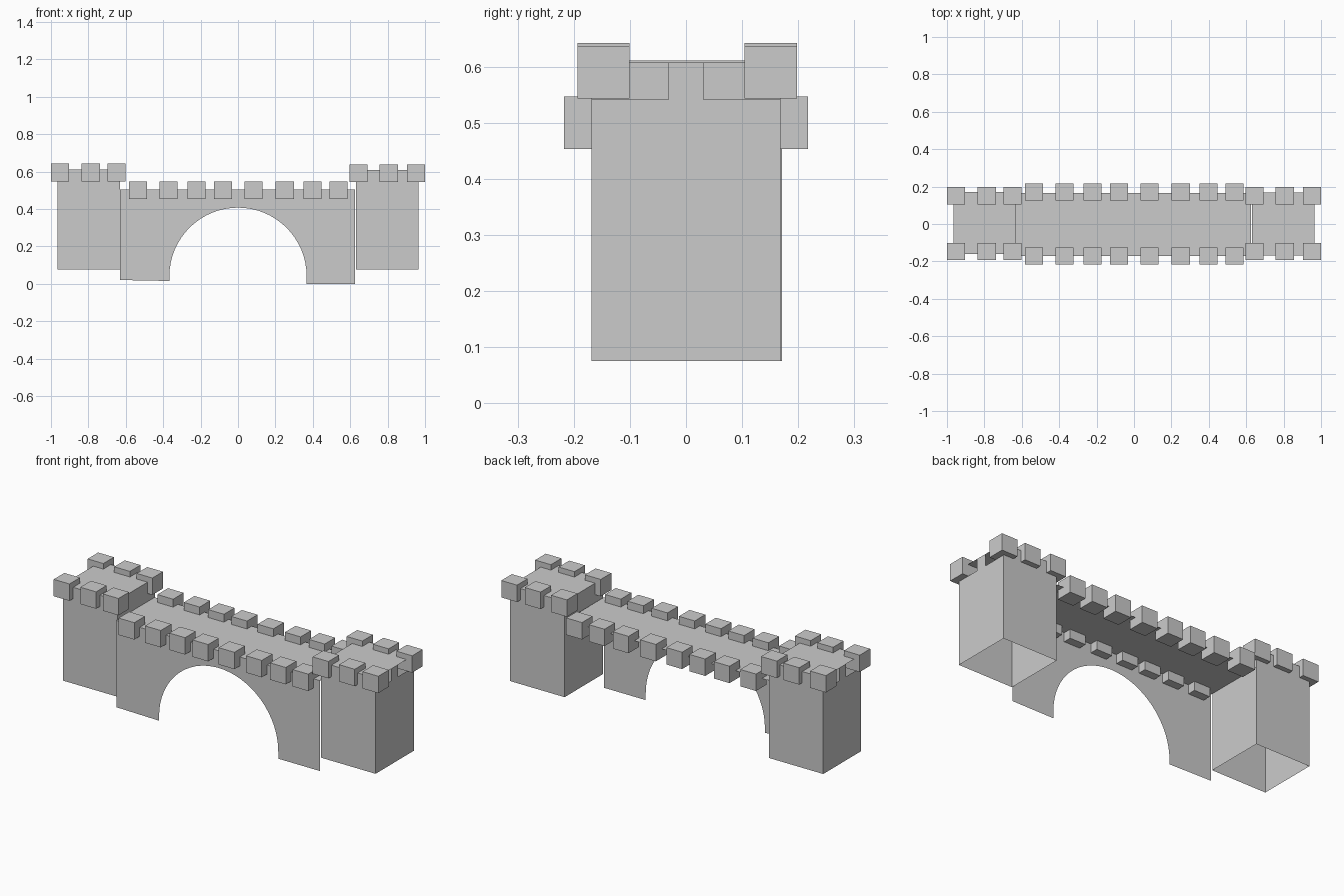
import bpy, bmesh, math

if "Cube" in bpy.data.objects:
    bpy.data.objects.remove(bpy.data.objects["Cube"])


def sheet_object(name, polygons):
    """One mesh made of flat polygons, welded where they meet."""
    bm = bmesh.new()
    for poly in polygons:
        bm.faces.new([bm.verts.new(p) for p in poly])
    bmesh.ops.remove_doubles(bm, verts=bm.verts, dist=0.0001)
    mesh = bpy.data.meshes.new(name)
    bm.to_mesh(mesh)
    bm.free()
    obj = bpy.data.objects.new(name, mesh)
    bpy.context.collection.objects.link(obj)
    return obj


def block(name, x, y, z, sx=0.097):
    bpy.ops.mesh.primitive_cube_add(size=1, location=(x, y, z))
    obj = bpy.context.object
    obj.name = name
    obj.scale = (sx, 0.093, 0.094)


# Bridge front wall: a thin sheet with a round arch opening
X0, X1, Y0, Y1, TOP = -0.63, 0.625, -0.17, 0.166, 0.503
R, CZ, N = 0.367, 0.04, 32
outline = [(X0, 0.02), (X0, TOP), (X1, TOP), (X1, 0.0), (R, 0.0)]
outline += [(R * math.cos(math.pi * i / N), CZ + R * math.sin(math.pi * i / N))
            for i in range(N + 1)]
outline.append((-R, 0.015))
sheet_object("arch_wall", [[(x, Y0, z) for x, z in reversed(outline)]])

# Walkway deck: a single flat sheet
sheet_object("deck", [[(X0, Y0, TOP), (X1, Y0, TOP), (X1, Y1, TOP), (X0, Y1, TOP)]])


# Towers: hollow, open below, with two openings at the top of the outer wall
def tower(name, side, y0, y1, top):
    xi, xo, zb, zn, h = side * 0.63, side * 0.965, 0.075, 0.541, 0.031
    outer = [(y0, zb), (y1, zb), (y1, zn), (h, zn), (h, top),
             (-h, top), (-h, zn), (y0, zn)]
    walls = [
        [(xo, y, z) for y, z in outer],
        [(xi, y0, zb), (xi, y0, top), (xi, y1, top), (xi, y1, zb)],
        [(xi, y0, top), (xo, y0, top), (xo, y1, top), (xi, y1, top)],
    ]
    for y in (y0, y1):
        walls.append([(xi, y, zb), (xo, y, zb), (xo, y, top), (xi, y, top)])
    sheet_object(name, walls)


tower("tower_left", -1, -0.161, 0.171, 0.611)
tower("tower_right", 1, -0.168, 0.168, 0.607)

# Battlement blocks along both edges
deck_x = (-0.535, -0.372, -0.222, -0.08, 0.082, 0.25, 0.398, 0.537)
for y in (-0.171, 0.171):
    for x in deck_x:
        block("deck_battlement", x, y, 0.5)
for y in (-0.147, 0.151):
    for x in (-0.951, -0.787, -0.649):
        block("tower_left_battlement", x, y, 0.595)
    for x in (0.644, 0.806, 0.951):
        block("tower_right_battlement", x, y, 0.59)
